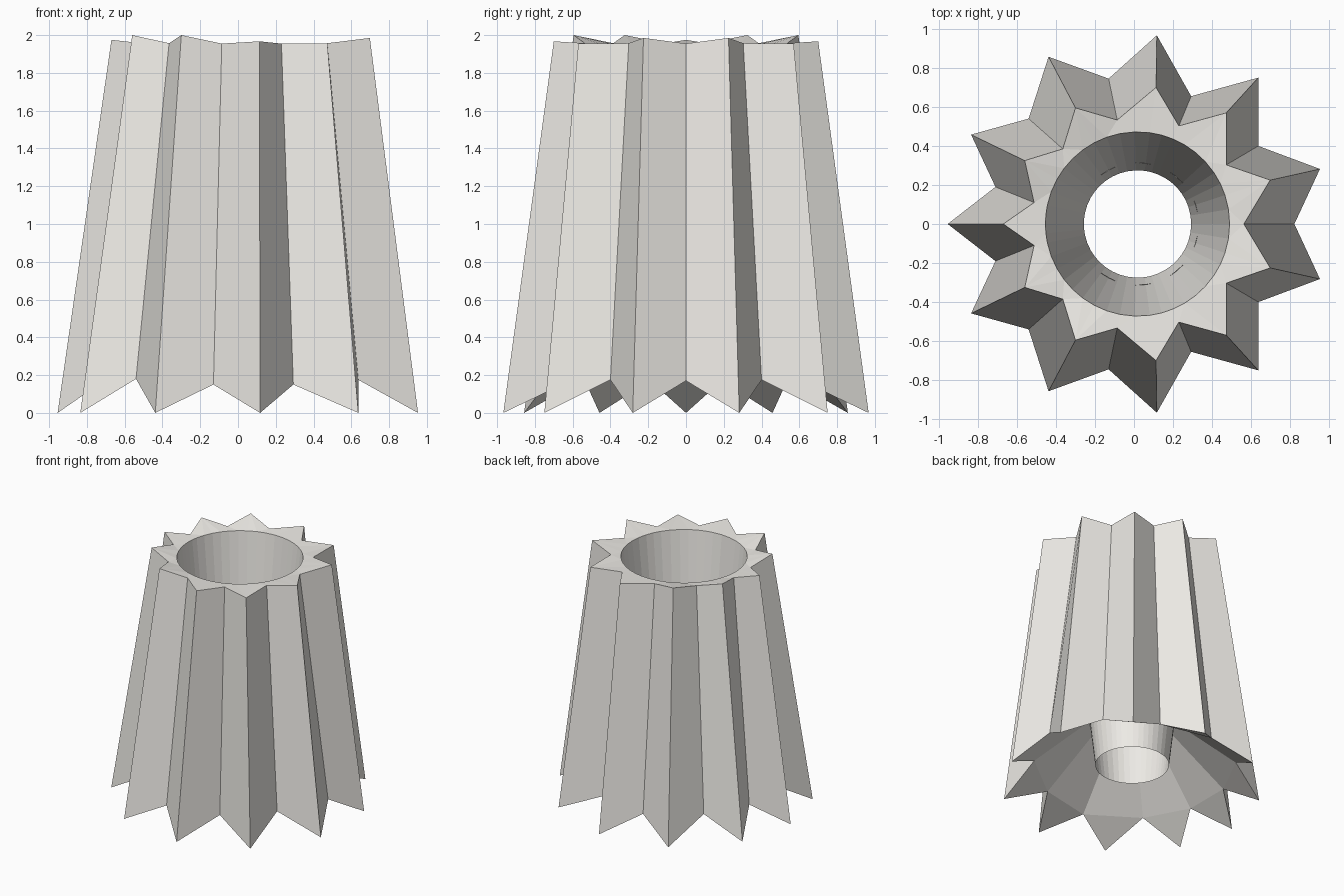
import bpy
from math import atan2, cos, sin, tau

if "Cube" in bpy.data.objects:
    bpy.data.objects.remove(bpy.data.objects["Cube"])

CX = 0.018  # axis of the central bore

# Half star outlines (valley, tip, valley, ... tip), mirrored across y = 0
bottom_half = [(0.822, 0, 0.17), (0.953, 0.282, 0), (0.637, 0.40, 0.175), (0.637, 0.75, 0),
               (0.293, 0.655, 0.15), (0.117, 0.967, 0), (-0.13, 0.745, 0.15), (-0.438, 0.857, 0),
               (-0.54, 0.54, 0.18), (-0.835, 0.458, 0), (-0.71, 0.19, 0.17), (-0.955, 0, 0)]
top_half = [(0.563, 0, 1.955), (0.698, 0.225, 1.985), (0.473, 0.303, 1.957), (0.473, 0.57, 1.955),
            (0.23, 0.503, 1.955), (0.113, 0.70, 1.967), (-0.086, 0.533, 1.955), (-0.30, 0.595, 2.0),
            (-0.365, 0.385, 1.957), (-0.56, 0.325, 2.0), (-0.512, 0.11, 1.957), (-0.67, 0, 1.975)]


def mirrored(half):
    return half + [(x, -y, z) for x, y, z in half[-2:0:-1]]


def ring_angles(star):
    # One angle per star point plus one halfway to the next
    a = [atan2(y, x - CX) % tau for x, y, z in star]
    out = []
    for i, v in enumerate(a):
        nxt = a[i + 1] if i + 1 < len(a) else tau
        out += [v, (v + nxt) / 2]
    return out


def circle(angles, r, z):
    return [(CX + r * cos(a), r * sin(a), z) for a in angles]


clay = bpy.data.materials.new("pale_clay")
clay.diffuse_color = (0.85, 0.83, 0.79, 1)
clay.use_nodes = True
clay.node_tree.nodes["Principled BSDF"].inputs["Base Color"].default_value = clay.diffuse_color


def add_object(name, verts, faces):
    me = bpy.data.meshes.new(name)
    me.from_pydata(verts, [], faces)
    me.materials.append(clay)
    ob = bpy.data.objects.new(name, me)
    bpy.context.collection.objects.link(ob)
    return ob


bottom, top = mirrored(bottom_half), mirrored(top_half)
n = len(bottom)
angles = ring_angles(top)
m = len(angles)
valley_angles = [atan2(y, x - CX) for x, y, z in bottom[::2]]

# Fluted body: tapered star walls, top cap and an underside of flat petals
verts = bottom + top + circle(angles, 0.472, 1.95) + circle(valley_angles, 0.325, 0.54)
t, b = 2 * n, 2 * n + m
faces = []
for i in range(n):
    j = (i + 1) % n
    r0, r1, r2 = 2 * i, 2 * i + 1, (2 * i + 2) % m
    faces.append((i, j, n + j, n + i))
    faces += [(n + i, t + r1, t + r0), (n + i, n + j, t + r1), (n + j, t + r2, t + r1)]
for k in range(n // 2):
    v0, tip, v1 = 2 * k, 2 * k + 1, (2 * k + 2) % n
    faces += [(v0, v1, tip), (v0, b + k, b + (k + 1) % (n // 2), v1)]
add_object("fluted_body", verts, faces)

# Central bore: open cone, hanging a little below the underside
verts = circle(angles, 0.275, 0.19) + circle(angles, 0.472, 1.95)
faces = [(i, m + i, m + (i + 1) % m, (i + 1) % m) for i in range(m)]
add_object("central_bore", verts, faces)
